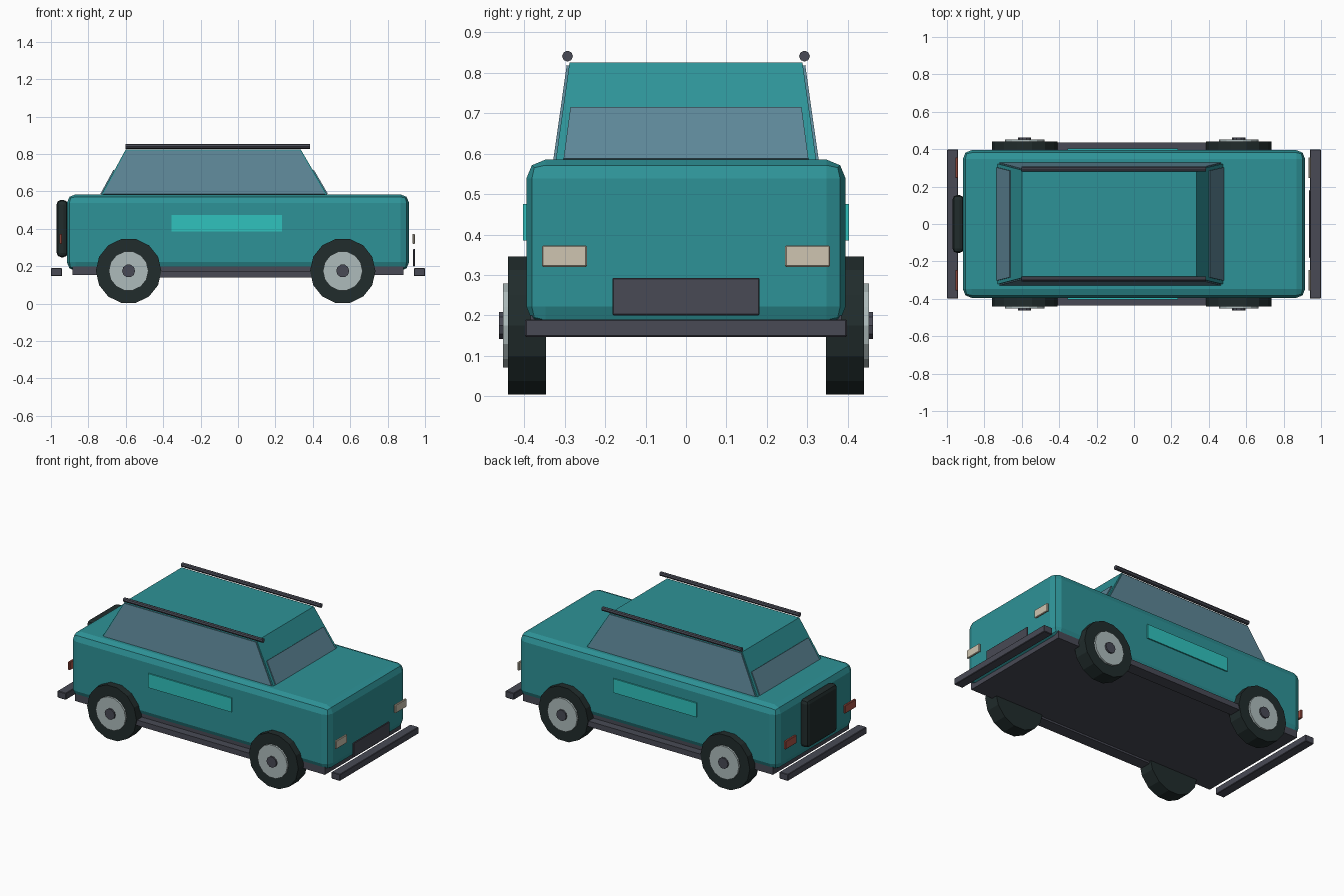
import bpy, bmesh, math
from mathutils import Vector

if "Cube" in bpy.data.objects:
    bpy.data.objects.remove(bpy.data.objects["Cube"], do_unlink=True)


def material(name, *rgb):
    m = bpy.data.materials.new(name)
    m.use_nodes = True
    m.diffuse_color = (*rgb, 1)
    bsdf = next(n for n in m.node_tree.nodes if n.type == "BSDF_PRINCIPLED")
    bsdf.inputs["Base Color"].default_value = (*rgb, 1)
    return m


TEAL = material("teal paint", 0.027, 0.29, 0.31)
TRIM = material("bright teal trim", 0.03, 0.54, 0.51)
GLASS = material("blue grey glass", 0.11, 0.24, 0.31)
RUBBER = material("black rubber", 0.015, 0.025, 0.025)
GREY = material("dark grey", 0.065, 0.068, 0.09)
HUB = material("light grey metal", 0.42, 0.50, 0.50)
LAMP = material("cream lamp", 0.62, 0.56, 0.44)
TAIL = material("red lamp", 0.40, 0.09, 0.065)


def add_object(name, bm, mat, bevel=0, segments=1):
    bmesh.ops.recalc_face_normals(bm, faces=bm.faces)
    mesh = bpy.data.meshes.new(name)
    bm.to_mesh(mesh)
    bm.free()
    mesh.materials.append(mat)
    ob = bpy.data.objects.new(name, mesh)
    bpy.context.collection.objects.link(ob)
    if bevel:
        mod = ob.modifiers.new("Bevel", "BEVEL")
        mod.width, mod.segments = bevel, segments
    return ob


def box(name, x, y, z, mat, bevel=0, segments=1):
    bm = bmesh.new()
    bmesh.ops.create_cube(bm, size=1)
    for v in bm.verts:
        v.co = [a + (b - a) * (c + 0.5) for (a, b), c in zip((x, y, z), v.co)]
    return add_object(name, bm, mat, bevel, segments)


def cylinder(name, centre, radius, depth, sides, axis, mat, bevel=0):
    bm = bmesh.new()
    bmesh.ops.create_cone(bm, cap_ends=True, segments=sides,
                          radius1=radius, radius2=radius, depth=depth)
    for v in bm.verts:
        a, b, c = v.co
        # cone vertices start on the local x axis, which becomes up
        v.co = Vector(centre) + Vector((c, b, a) if axis == "x" else (b, c, a))
    return add_object(name, bm, mat, bevel)


# Main body and underside
box("body", (-0.915, 0.915), (-0.395, 0.395), (0.175, 0.585), TEAL, 0.047, 2)
box("chassis", (-0.885, 0.885), (-0.385, 0.385), (0.152, 0.2), GREY)

# Tapered cabin
BASE, ROOF = 0.585, 0.825


def cabin_corner(front, left, t):
    """Point on a cabin corner post, t running from base to roof."""
    x = 0.475 - 0.14 * t if front else -0.73 + 0.13 * t
    y = 0.322 - 0.034 * t
    return Vector((x, y if left else -y, BASE + (ROOF - BASE) * t))


bm = bmesh.new()
ends = [(True, True), (False, True), (False, False), (True, False)]
low = [bm.verts.new(cabin_corner(f, s, -0.05)) for f, s in ends]
high = [bm.verts.new(cabin_corner(f, s, 1)) for f, s in ends]
bm.faces.new(low)
bm.faces.new(high)
for i in range(4):
    j = (i + 1) % 4
    bm.faces.new((low[i], low[j], high[j], high[i]))
add_object("cabin", bm, TEAL)


def window(name, post_a, post_b, top, margin):
    """Thin glass plate lying on the cabin wall between two posts."""
    a0, b0 = cabin_corner(*post_a, 0), cabin_corner(*post_b, 0)
    a1, b1 = cabin_corner(*post_a, top), cabin_corner(*post_b, top)
    quad = [a0.lerp(b0, margin), b0.lerp(a0, margin),
            b1.lerp(a1, margin), a1.lerp(b1, margin)]
    normal = (b0 - a0).cross(a1 - a0).normalized()
    if normal.dot((a0 + b0) / 2 - Vector((-0.1, 0, BASE))) < 0:
        normal.negate()
    bm = bmesh.new()
    inner = [bm.verts.new(p - normal * 0.002) for p in quad]
    outer = [bm.verts.new(p + normal * 0.006) for p in quad]
    bm.faces.new(inner)
    bm.faces.new(outer)
    for i in range(4):
        j = (i + 1) % 4
        bm.faces.new((inner[i], inner[j], outer[j], outer[i]))
    add_object(name, bm, GLASS)


window("windscreen", (True, True), (True, False), 0.53, 0.03)
window("rear_window", (False, True), (False, False), 0.53, 0.03)
window("left_side_window", (True, True), (False, True), 0.97, 0.008)
window("right_side_window", (True, False), (False, False), 0.97, 0.008)

# Parts repeated on both sides
for side, s in (("left", 1), ("right", -1)):
    def span(a, b):
        return tuple(sorted((a * s, b * s)))

    box(side + "_sill", (-0.56, 0.54), span(0.36, 0.435), (0.14, 0.175), GREY)
    box(side + "_door_trim", (-0.355, 0.235), span(0.394, 0.403), (0.385, 0.475), TRIM)
    box(side + "_headlight", (0.932, 0.945), span(0.245, 0.356), (0.32, 0.373), LAMP, 0.003)
    box(side + "_tail_light", (-0.955, -0.94), span(0.245, 0.356), (0.32, 0.373), TAIL, 0.003)
    cylinder(side + "_roof_rail", (-0.108, 0.293 * s, 0.841), 0.0135, 0.985, 8, "x", GREY)
    # Wheels
    for end, x in (("front", 0.56), ("rear", -0.585)):
        name = f"{end}_{side}_"
        cylinder(name + "tyre", (x, 0.393 * s, 0.175), 0.175, 0.094, 14, "y", RUBBER)
        cylinder(name + "hub", (x, 0.426 * s, 0.175), 0.106, 0.052, 14, "y", HUB)
        cylinder(name + "hub_cap", (x, 0.437 * s, 0.175), 0.035, 0.05, 10, "y", GREY)

# Bumpers, grille and spare wheel cover
box("front_bumper", (0.94, 1.0), (-0.398, 0.398), (0.147, 0.19), GREY, 0.003)
box("rear_bumper", (-1.0, -0.94), (-0.398, 0.398), (0.147, 0.19), GREY, 0.003)
box("grille", (0.936, 0.946), (-0.182, 0.182), (0.2, 0.293), GREY, 0.003)
box("spare_wheel_cover", (-0.97, -0.91), (-0.155, 0.155), (0.248, 0.555), RUBBER, 0.024, 2)
